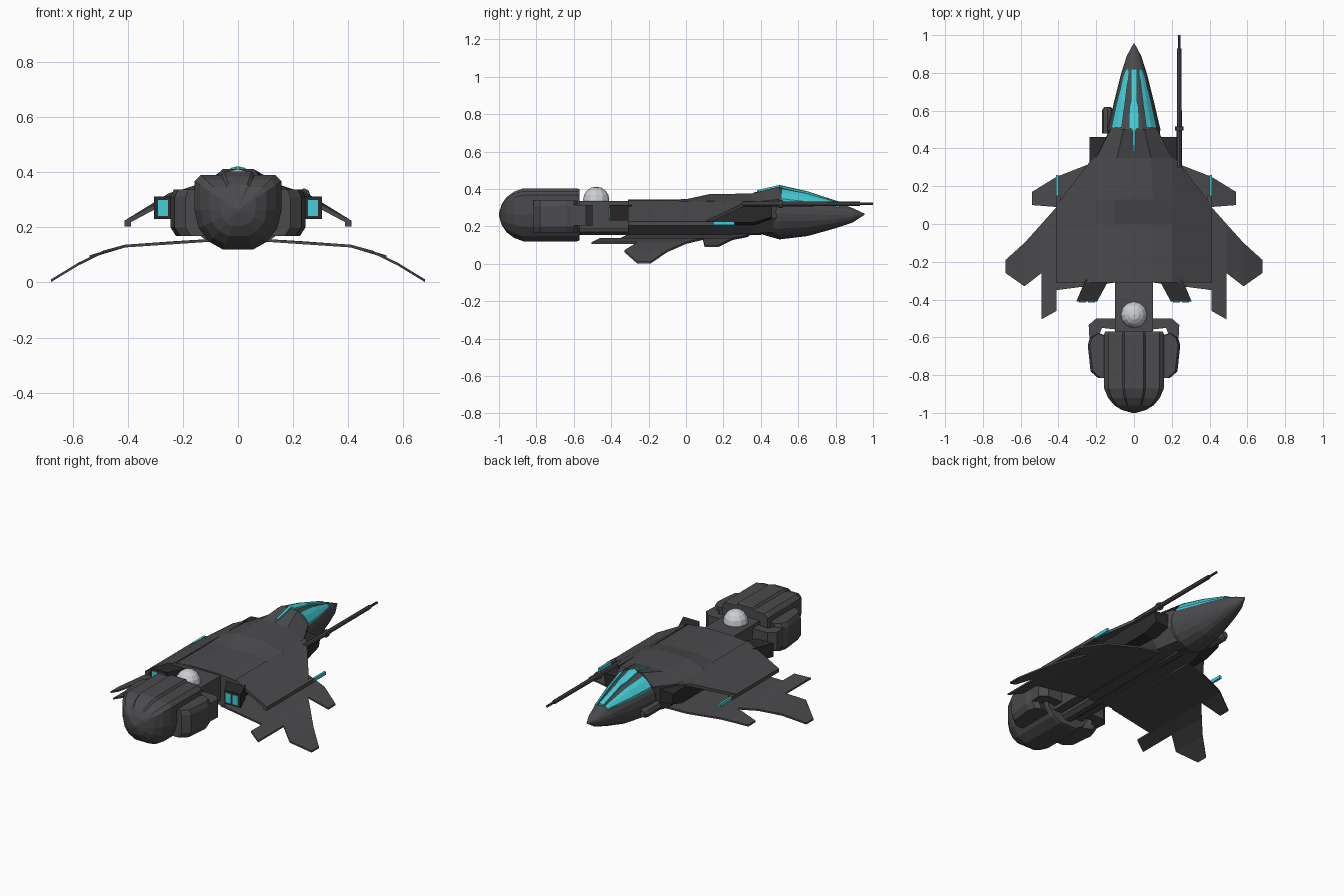
import bpy, bmesh, math
from mathutils import Vector

if "Cube" in bpy.data.objects:
    bpy.data.objects.remove(bpy.data.objects["Cube"])


def material(name, rgb):
    m = bpy.data.materials.new(name)
    m.diffuse_color = (*rgb, 1)
    m.use_nodes = True
    m.node_tree.nodes["Principled BSDF"].inputs["Base Color"].default_value = m.diffuse_color
    return m


DARK = material("dark_grey", (0.07, 0.07, 0.075))
BLACK = material("near_black", (0.025, 0.025, 0.027))
CYAN = material("cyan", (0.06, 0.62, 0.68))
PALE = material("pale_grey", (0.6, 0.63, 0.65))


def finish(name, bm, mat):
    bmesh.ops.recalc_face_normals(bm, faces=bm.faces)
    me = bpy.data.meshes.new(name)
    bm.to_mesh(me)
    bm.free()
    me.materials.append(mat)
    ob = bpy.data.objects.new(name, me)
    bpy.context.collection.objects.link(ob)
    return ob


def add_loft(bm, rings):
    rows = [[bm.verts.new(p) for p in r] for r in rings]
    n = len(rows[0])
    for a, b in zip(rows, rows[1:]):
        for i in range(n):
            j = (i + 1) % n
            bm.faces.new((a[i], a[j], b[j], b[i]))
    bm.faces.new(rows[0])
    bm.faces.new(rows[-1])


def loft(name, rings, mat=DARK, mirror=False):
    bm = bmesh.new()
    add_loft(bm, rings)
    if mirror:
        add_loft(bm, [[(-x, y, z) for x, y, z in r] for r in rings])
    return finish(name, bm, mat)


def slab(name, pts, thick, mat=DARK, mirror=True):
    """Plate from its top outline, thickened downwards."""
    return loft(name, [pts, [(x, y, z - thick) for x, y, z in pts]], mat, mirror)


def box(name, x0, x1, y0, y1, z0, z1, mat=DARK, mirror=True):
    return slab(name, [(x0, y0, z1), (x1, y0, z1), (x1, y1, z1), (x0, y1, z1)], z1 - z0, mat, mirror)


def interp(table, t):
    for a, b in zip(table, table[1:]):
        if t <= b[0]:
            k = (t - a[0]) / (b[0] - a[0])
            return [p + (q - p) * k for p, q in zip(a[1:], b[1:])]
    return list(table[-1][1:])


def tube(name, x, z, profile, sides=8, mat=DARK):
    """Lathe along y from (y, radius) pairs."""
    loft(name, [[(x + r * math.cos(2 * math.pi * i / sides), y, z + r * math.sin(2 * math.pi * i / sides))
                 for i in range(sides)] for y, r in profile], mat)


# Nose: y, half width, bottom, top
NOSE = [(0.36, 0.11, 0.17, 0.38), (0.5, 0.14, 0.13, 0.412), (0.65, 0.105, 0.148, 0.378),
        (0.8, 0.067, 0.19, 0.33), (0.89, 0.038, 0.22, 0.298), (0.955, 0.003, 0.262, 0.268)]


def nose_ring(y, w, lo, hi, n=20):
    mid = (lo + hi) / 2
    return [(w * math.cos(2 * math.pi * i / n), y, mid + (hi - mid) * math.sin(2 * math.pi * i / n))
            for i in range(n)]


loft("nose", [nose_ring(*s) for s in NOSE])


# Canopy strips that follow the nose surface
def canopy(name, spans, mirror):
    rings = []
    for y, a, b in spans:
        w, lo, hi = interp(NOSE, y)
        mid = (lo + hi) / 2
        top = [(x, y, mid + (hi - mid) * math.sqrt(max(0, 1 - (x / w) ** 2)) + 0.009)
               for x in (a, (a + b) / 2, b)]
        rings.append(top + [(x, yy, z - 0.02) for x, yy, z in reversed(top)])
    loft(name, rings, CYAN, mirror)


canopy("canopy_centre", [(0.38, -.006, .006), (0.5, -.008, .008), (0.51, -.028, .028),
                         (0.62, -.024, .024), (0.65, -.016, .016), (0.82, -.016, .016)], False)
canopy("canopy_side", [(0.51, .065, .12), (0.65, .046, .09), (0.82, .026, .045)], True)

# Central fuselage: y, bottom, middle, shoulder and top corners (x, z)
fus = [(-.31, (.12, .155), (.2, .23), (.21, .33), (.1, .343)),
       (0, (.12, .155), (.2, .23), (.21, .33), (.1, .345)),
       (.13, (.12, .155), (.2, .23), (.21, .335), (.1, .373)),
       (.35, (.12, .16), (.18, .23), (.2, .328), (.09, .375)),
       (.5, (.08, .17), (.13, .25), (.125, .345), (.055, .413))]
loft("fuselage", [[(x, y, z) for x, z in c] + [(-x, y, z) for x, z in reversed(c)] for y, *c in fus])

# Sloping roof wings with an edge rail
slab("roof_wing", [(.2, .37, .335), (.25, .31, .325), (.41, .1, .226), (.41, -.31, .226), (.2, -.31, .338)], .018)
box("roof_rail", .388, .412, -.31, .15, .204, .226)
box("rail_light", .4, .413, .15, .26, .207, .226, CYAN)

# Intakes under the roof
loft("intake", [[(.12, y, .2), (.225, y, .22), (.235, y, .318), (.12, y, .33)] for y in (-.3, .36)]
     + [[(.12, .46, .24), (.225, .46, .25), (.235, .46, .315), (.12, .46, .325)]], BLACK, True)

# Lower wing panels, all following one drooping section
DROOP = [(.1, .158), (.4, .14), (.53, .105), (.58, .072), (.68, .011)]
panels = {
    "lower_wing": [(.1, .34), (.23, .32), (.41, .25), (.41, -.35), (.1, -.31)],
    "front_winglet": [(.41, .25), (.54, .17), (.54, .1), (.41, .09)],
    "rear_fin": [(.41, .09), (.49, 0), (.49, -.505), (.41, -.46)],
    "mid_wing": [(.49, 0), (.58, -.1), (.58, -.33), (.49, -.26)],
    "wing_tip": [(.58, -.1), (.68, -.19), (.68, -.26), (.58, -.33)]}
for name, outline in panels.items():
    slab(name, [(x, y, interp(DROOP, x)[0]) for x, y in outline], .01)

# Engines with two glowing exhausts each
slab("engine", [(.13, -.29, .313), (.195, -.41, .313), (.305, -.41, .313), (.255, -.29, .313)], .083, BLACK)
for i, x in enumerate((.206, .254)):
    box(f"exhaust_{i}", x, x + .037, -.415, -.4, .242, .3, CYAN)

# Neck, keel and ball turret
box("neck", -.1, .1, -.62, -.3, .185, .335, mirror=False)
tube("keel", 0, .2, [(-.6, .05), (.4, .05)], 10)
bm = bmesh.new()
bmesh.ops.create_uvsphere(bm, u_segments=12, v_segments=8, radius=.07)
bmesh.ops.translate(bm, verts=bm.verts, vec=Vector((0, -.48, .342)))
finish("ball_turret", bm, PALE)

# Tail pod with raised spine, tapering to a dome
half = [(.05, .14), (.06, .127), (.135, .127), (.158, .105), (.158, 0), (.143, -.065), (.105, -.115), (.055, -.143)]
section = half + [(-x, z) for x, z in reversed(half)]
loft("tail_pod", [[(x * s, y, .263 + z * s) for x, z in section] for y, s in
                  ((-.57, .97), (-.585, 1), (-.87, 1), (-.92, .87), (-.96, .66), (-.985, .4), (-1, .06))])

# Side pods and the arms that hold them
plan = [(.14, -.6), (.2, -.58), (.232, -.6), (.245, -.64), (.23, -.78), (.19, -.815), (.14, -.815)]
loft("side_pod", [[(x - d, y, z) for x, y in plan] for z, d in ((.168, .02), (.2, 0), (.31, 0), (.338, .012))],
     DARK, True)
slab("pod_arm", [(.08, -.5, .315), (.2, -.5, .315), (.24, -.535, .315), (.235, -.62, .315),
                 (.195, -.62, .315), (.17, -.55, .315), (.08, -.56, .315)], .11)

# Gun on one side, sensor on the other
tube("gun", .24, .32, [(.3, .014), (.495, .014), (.495, .022), (.515, .022), (.515, .013),
                       (.93, .012), (.93, .007), (1, .007)])
tube("sensor", -.14, .23, [(.48, .03), (.6, .03), (.62, .018)])
